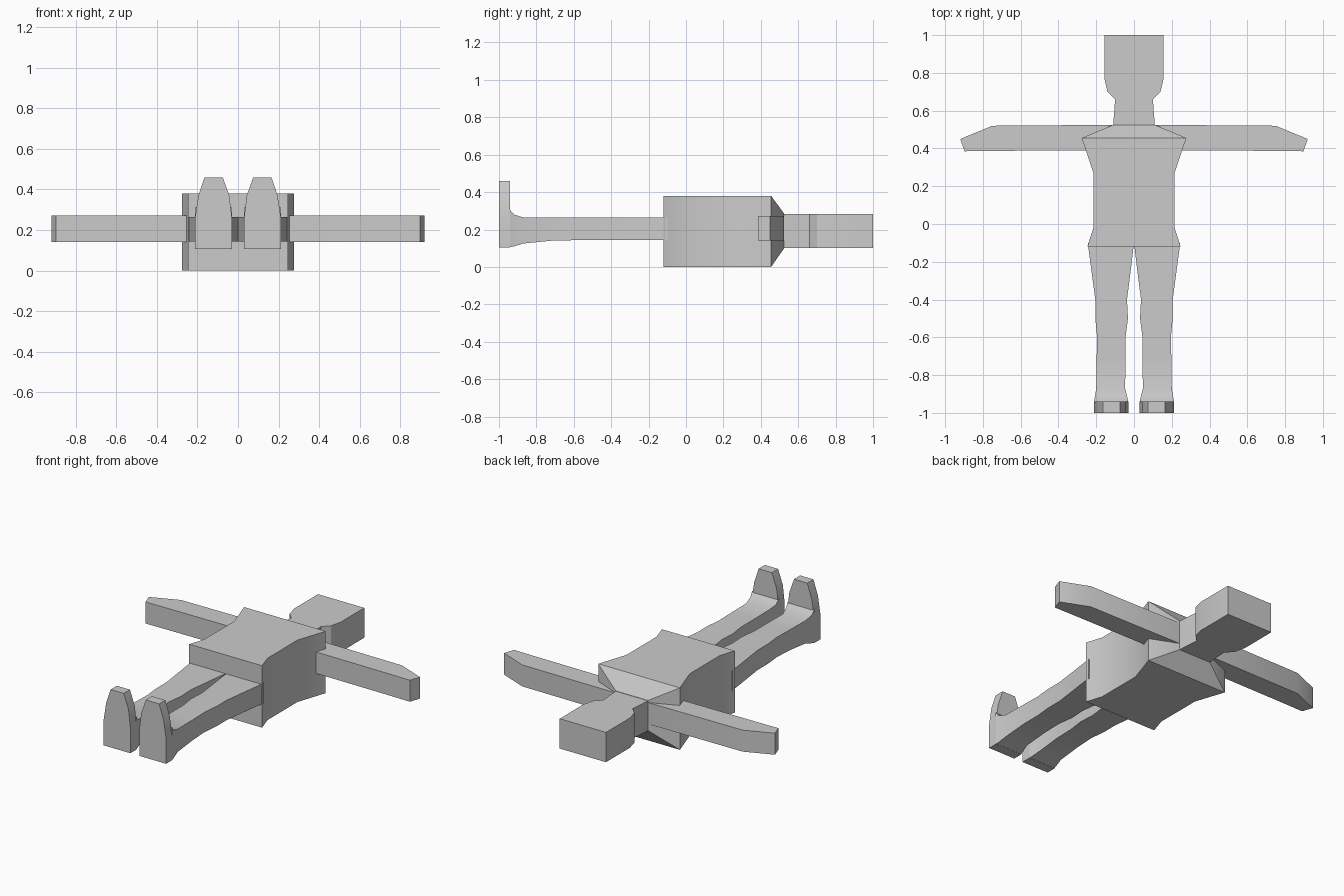
import bpy
import bmesh
import math

cube = bpy.data.objects.get("Cube")
if cube:
    bpy.data.objects.remove(cube, do_unlink=True)

grey = bpy.data.materials.new("plain grey")
grey.use_nodes = True
colour = (0.6, 0.6, 0.6, 1)
grey.diffuse_color = colour
grey.node_tree.nodes["Principled BSDF"].inputs["Base Color"].default_value = colour


def loft(name, rings):
    """Skin a row of equal-length point rings and cap both ends."""
    bm = bmesh.new()
    rows = [[bm.verts.new(p) for p in ring] for ring in rings]
    n = len(rows[0])
    for a, b in zip(rows, rows[1:]):
        for i in range(n):
            j = (i + 1) % n
            bm.faces.new((a[i], a[j], b[j], b[i]))
    bm.faces.new(rows[0])
    bm.faces.new(rows[-1][::-1])
    bmesh.ops.recalc_face_normals(bm, faces=bm.faces)
    mesh = bpy.data.meshes.new(name)
    bm.to_mesh(mesh)
    bm.free()
    mesh.materials.append(grey)
    obj = bpy.data.objects.new(name, mesh)
    bpy.context.collection.objects.link(obj)
    bpy.ops.object.select_all(action="DESELECT")
    obj.select_set(True)
    bpy.context.view_layer.objects.active = obj
    bpy.ops.object.shade_smooth_by_angle(angle=math.radians(30))
    return obj


def box_ring(y, x0, x1, z0, z1):
    return [(x0, y, z0), (x1, y, z0), (x1, y, z1), (x0, y, z1)]


# Torso: waisted block closing in at the shoulders
torso = [(-0.12, 0.247, 0, 0.38), (-0.02, 0.215, 0, 0.38), (0.27, 0.215, 0, 0.38),
         (0.455, 0.277, 0, 0.38), (0.525, 0.11, 0.1, 0.285)]
loft("torso", [box_ring(y, -w, w, lo, hi) for y, w, lo, hi in torso])

# Neck and head
head = [(0.5, 0.11), (0.525, 0.11), (0.66, 0.1), (0.70, 0.14), (0.77, 0.157), (1.0, 0.157)]
loft("head", [box_ring(y, -w, w, 0.1, 0.283) for y, w in head])

# Limb outlines, given for the left side and mirrored
leg = [(-0.10, 0.0, 0.245, 0.143, 0.265), (-0.25, 0.018, 0.225, 0.143, 0.265),
       (-0.40, 0.037, 0.205, 0.143, 0.265), (-0.50, 0.032, 0.205, 0.143, 0.265),
       (-0.60, 0.045, 0.195, 0.143, 0.265), (-0.72, 0.045, 0.198, 0.14, 0.265),
       (-0.87, 0.047, 0.2, 0.125, 0.265), (-0.92, 0.035, 0.208, 0.11, 0.28),
       (-0.945, 0.03, 0.212, 0.105, 0.31)]
sole = [(0.03, 0.105), (0.212, 0.105), (0.212, 0.26), (0.195, 0.37),
        (0.165, 0.46), (0.075, 0.46), (0.043, 0.37), (0.03, 0.26)]
arm = [(0.1, 0.39, 0.525), (0.3, 0.39, 0.525), (0.75, 0.387, 0.52),
       (0.897, 0.385, 0.459), (0.92, 0.45, 0.45)]
arm_outline = [(x, lo) for x, lo, hi in arm[:4]] + [(x, hi) for x, lo, hi in arm[4:1:-2]] \
    + [(arm[0][0], arm[0][2])]

for side, s in (("left", 1), ("right", -1)):
    loft(side + "_leg", [box_ring(y, s * a, s * b, lo, hi) for y, a, b, lo, hi in leg])
    loft(side + "_foot", [[(s * x, y, z) for x, z in sole] for y in (-0.94, -1.0)])
    loft(side + "_arm", [[(s * x, y, z) for x, y in arm_outline] for z in (0.14, 0.272)])
